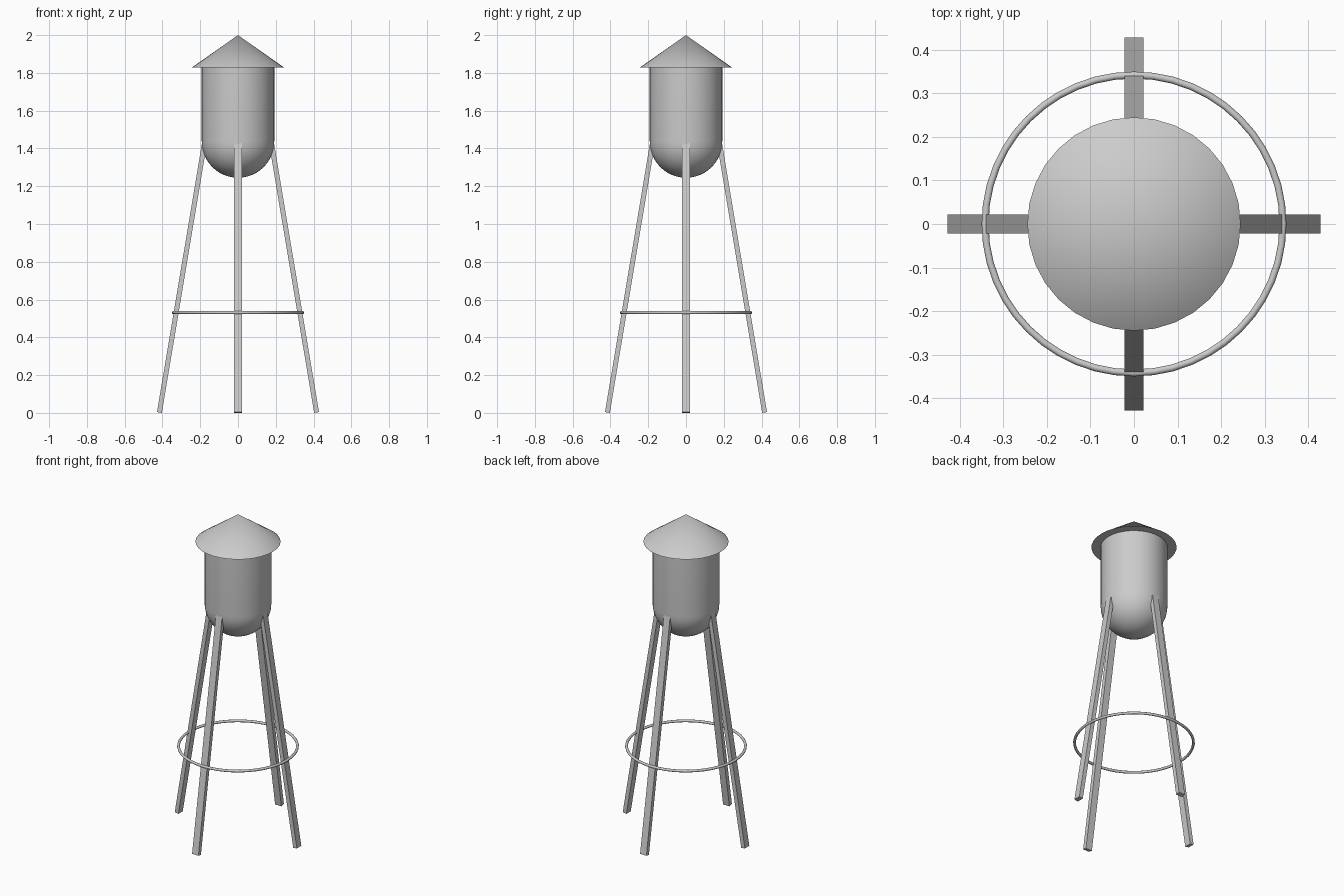
import bpy
import bmesh
import math
from mathutils import Matrix, Vector

cube = bpy.data.objects.get("Cube")
if cube:
    bpy.data.objects.remove(cube, do_unlink=True)

# Single painted steel colour
steel = bpy.data.materials.new("grey_steel")
steel.use_nodes = True
color = (0.6, 0.6, 0.6, 1)
steel.diffuse_color = color
steel.node_tree.nodes["Principled BSDF"].inputs["Base Color"].default_value = color


def finish(obj, name, smooth=True):
    obj.name = name
    obj.data.name = name
    obj.data.materials.append(steel)
    if smooth:
        bpy.ops.object.select_all(action='DESELECT')
        obj.select_set(True)
        bpy.context.view_layer.objects.active = obj
        bpy.ops.object.shade_smooth_by_angle(angle=math.radians(40))
    return obj


def lathe(name, profile, segments):
    """Spin an (r, z) profile around the vertical axis."""
    bm = bmesh.new()
    verts = [bm.verts.new((r, 0, z)) for r, z in profile]
    edges = [bm.edges.new(pair) for pair in zip(verts, verts[1:])]
    bmesh.ops.spin(bm, geom=verts + edges, axis=(0, 0, 1), cent=(0, 0, 0),
                   angle=math.tau, steps=segments, use_duplicate=False)
    bmesh.ops.remove_doubles(bm, verts=bm.verts, dist=0.0001)
    bmesh.ops.recalc_face_normals(bm, faces=bm.faces)
    mesh = bpy.data.meshes.new(name)
    bm.to_mesh(mesh)
    bm.free()
    obj = bpy.data.objects.new(name, mesh)
    bpy.context.collection.objects.link(obj)
    return finish(obj, name)


# Tank: round bowl bottom and straight wall
radius, spring, eave = 0.192, 1.437, 1.83
steps = 12
bowl = [(radius * math.sin(a), spring - radius * math.cos(a))
        for a in (i * math.pi / 2 / steps for i in range(steps + 1))]
lathe("tank", bowl + [(radius, eave), (0, eave)], 48)

# Conical roof with a flat underside
lathe("roof", [(0, 1.828), (0.245, 1.828), (0, 2.0)], 32)

# Four splayed legs, ends cut square to the leg
lean = math.radians(9.5)
length, depth, width = 1.46, 0.026, 0.044
foot = Vector((0.416, 0, 0.002))
for i, side in enumerate(("left", "back", "right", "front")):
    bpy.ops.mesh.primitive_cube_add(size=1)
    leg = bpy.context.object
    place = (Matrix.Rotation(i * math.pi / 2, 4, 'Z') @ Matrix.Translation(foot)
             @ Matrix.Rotation(-lean, 4, 'Y')
             @ Matrix.Translation((0, 0, length / 2)))
    leg.data.transform(place @ Matrix.Diagonal((depth, width, length, 1)))
    finish(leg, side + "_leg", smooth=False)

# Bracing ring around the legs
bpy.ops.mesh.primitive_torus_add(location=(0, 0, 0.531), major_radius=0.342,
                                 minor_radius=0.008, major_segments=48, minor_segments=12)
finish(bpy.context.object, "bracing_ring")
